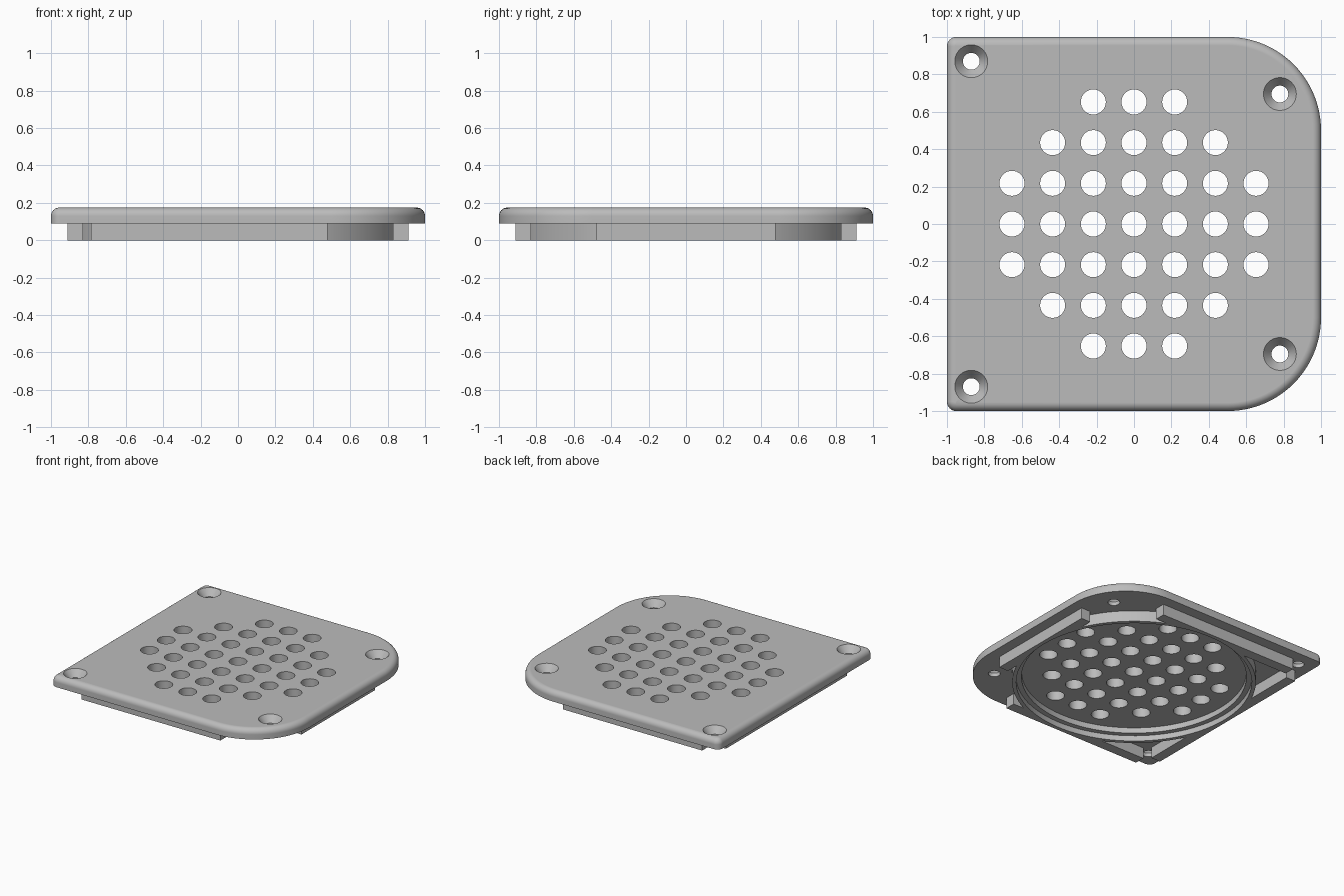
import bpy, bmesh
from math import sin, cos, pi, radians, sqrt

if "Cube" in bpy.data.objects:
    bpy.data.objects.remove(bpy.data.objects["Cube"], do_unlink=True)

TOP, UNDER = 0.175, 0.09      # plate top and underside heights
FILLET = 0.045                # rounding of the plate's top edge
RIB_OUT, RIB_IN = 0.912, 0.828

grey = bpy.data.materials.new("Satin Grey")
grey.use_nodes = True
grey.diffuse_color = (0.5, 0.5, 0.5, 1)
grey.node_tree.nodes["Principled BSDF"].inputs["Base Color"].default_value = (0.5, 0.5, 0.5, 1)


def stack(bm, loops):
    """Skin a list of equal-length point loops and cap both ends."""
    rings = [[bm.verts.new(p) for p in loop] for loop in loops]
    n = len(rings[0])
    for a, b in zip(rings, rings[1:]):
        for i in range(n):
            j = (i + 1) % n
            bm.faces.new((a[i], a[j], b[j], b[i]))
    bm.faces.new(rings[0][::-1])
    bm.faces.new(rings[-1])


def lathe(bm, x, y, profile, sides):
    """Solid of revolution from (radius, height) pairs."""
    stack(bm, [[(x + r * cos(2 * pi * i / sides), y + r * sin(2 * pi * i / sides), z)
                for i in range(sides)] for r, z in profile])


def box(bm, x0, x1, y0, y1, z0, z1):
    stack(bm, [[(x0, y0, z), (x1, y0, z), (x1, y1, z), (x0, y1, z)] for z in (z0, z1)])


def make(name, bm):
    bmesh.ops.recalc_face_normals(bm, faces=bm.faces)
    mesh = bpy.data.meshes.new(name)
    bm.to_mesh(mesh)
    bm.free()
    mesh.materials.append(grey)
    obj = bpy.data.objects.new(name, mesh)
    bpy.context.collection.objects.link(obj)
    return obj


def combine(obj, tool, operation):
    """Apply a boolean and discard the tool."""
    mod = obj.modifiers.new(operation, 'BOOLEAN')
    mod.object, mod.operation, mod.solver = tool, operation, 'EXACT'
    bpy.context.view_layer.objects.active = obj
    bpy.ops.object.modifier_apply(modifier=mod.name)
    bpy.data.objects.remove(tool, do_unlink=True)


def outline(inset, z):
    """Square with two tight left corners and two broad right corners."""
    points = []
    for sx, sy, radius, start in ((1, 1, 0.5, 0), (-1, 1, 0.05, 90),
                                  (-1, -1, 0.05, 180), (1, -1, 0.5, 270)):
        steps = 24 if sx > 0 else 8
        for k in range(steps + 1):
            a = radians(start + 90 * k / steps)
            points.append((sx * (1 - radius) + (radius - inset) * cos(a),
                           sy * (1 - radius) + (radius - inset) * sin(a), z))
    return points


# Cover plate with a rounded top edge
bm = bmesh.new()
loops = [outline(0, UNDER)]
for k in range(7):
    a = pi / 2 * k / 6
    loops.append(outline(FILLET * (1 - cos(a)), TOP - FILLET * (1 - sin(a))))
stack(bm, loops)
plate = make("cover_plate", bm)

# Round pattern of drain holes and four countersunk screw holes
bm = bmesh.new()
for i in range(-3, 4):
    for j in range(-3, 4):
        if i * i + j * j <= 10:
            lathe(bm, i * 0.2175, j * 0.2175, [(0.067, 0.05), (0.067, 0.25)], 32)
for x, y in ((-0.87, 0.87), (0.78, 0.695)):
    for side in (-1, 1):
        lathe(bm, x, y * side, [(0.045, 0.05), (0.045, 0.12), (0.088, TOP), (0.088, 0.25)], 32)
combine(plate, make("hole_cutter", bm), 'DIFFERENCE')

# Locating ring on the underside
bm = bmesh.new()
lathe(bm, 0, 0, [(0.91, 0), (0.91, UNDER)], 96)
ring = make("locating_ring_and_ribs", bm)

# Four straight ribs, longer towards the tight corners
LONG, SHORT = -0.785, 0.478
bm = bmesh.new()
box(bm, LONG, SHORT, -RIB_OUT, -RIB_IN, 0, UNDER)
box(bm, LONG, SHORT, RIB_IN, RIB_OUT, 0, UNDER)
box(bm, -RIB_OUT, -RIB_IN, LONG, -LONG, 0, UNDER)
box(bm, RIB_IN, RIB_OUT, -SHORT, SHORT, 0, UNDER)
combine(ring, make("ribs", bm), 'UNION')

# Stepped round recess inside the ring
bm = bmesh.new()
lathe(bm, 0, 0, [(0.88, -0.1), (0.88, 0.045), (0.84, 0.045), (0.84, 0.15)], 96)
combine(ring, make("recess_cutter", bm), 'DIFFERENCE')

# Smooth curved walls, keep flat faces crisp
for obj in (plate, ring):
    bpy.ops.object.select_all(action='DESELECT')
    obj.select_set(True)
    bpy.context.view_layer.objects.active = obj
    bpy.ops.object.shade_smooth_by_angle(angle=radians(30))
    normals = obj.modifiers.new("Weighted Normals", 'WEIGHTED_NORMAL')
    normals.keep_sharp = True
